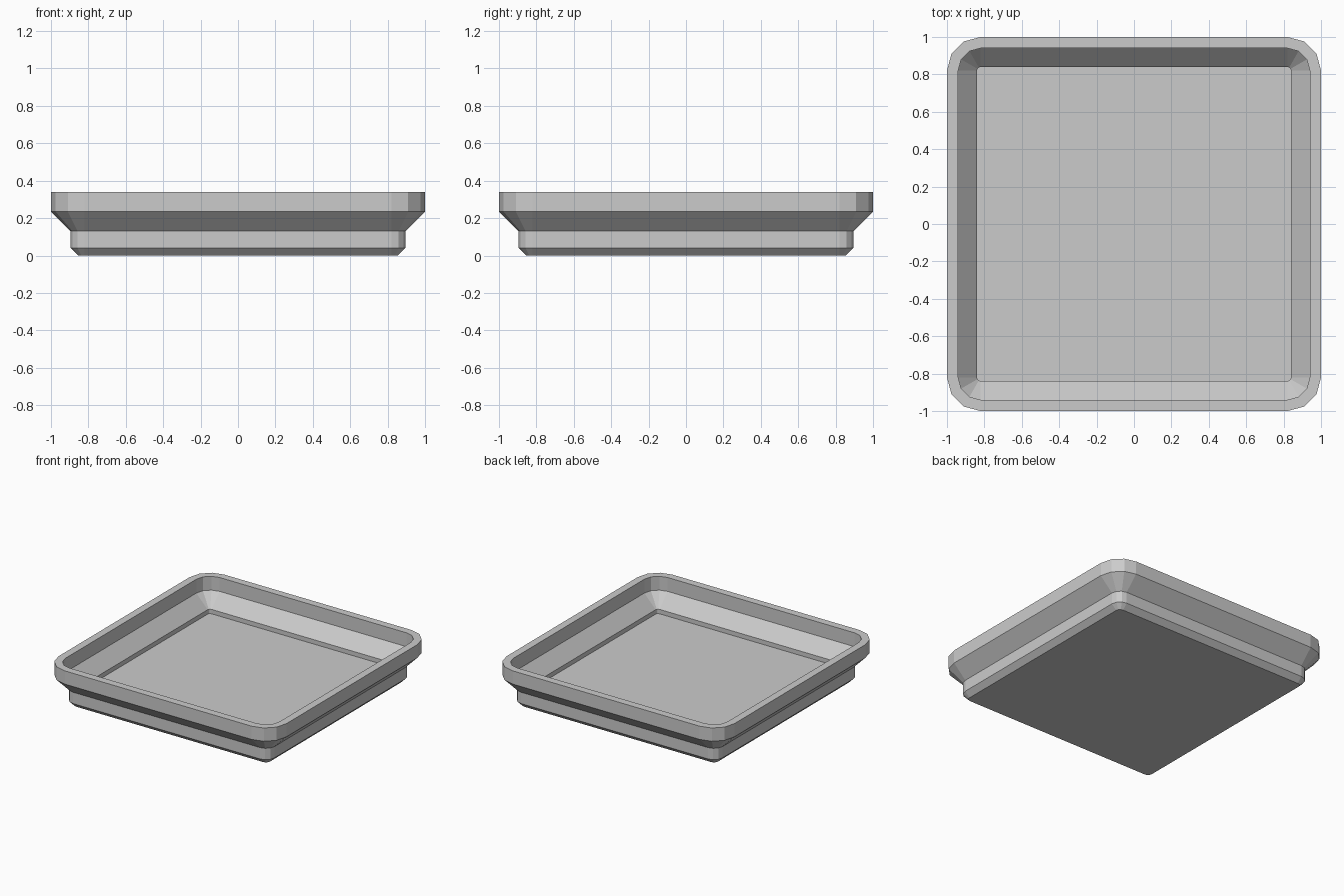
import bpy, bmesh
from math import cos, sin, pi

default = bpy.data.objects.get("Cube")
if default:
    bpy.data.objects.remove(default, do_unlink=True)

# Plain grey material
grey = bpy.data.materials.new("plain_grey")
grey.use_nodes = True
colour = (0.6, 0.6, 0.6, 1)
grey.diffuse_color = colour
grey.node_tree.nodes["Principled BSDF"].inputs["Base Color"].default_value = colour

CENTRE = 0.82   # corner arcs of every ring share this centre
SEGMENTS = 3    # facets per rounded corner


def ring(bm, half, z):
    """Rounded square loop of vertices at height z."""
    radius = half - CENTRE
    verts = []
    for corner in range(4):
        mid = pi / 4 + corner * pi / 2
        cx = CENTRE if cos(mid) > 0 else -CENTRE
        cy = CENTRE if sin(mid) > 0 else -CENTRE
        for i in range(SEGMENTS + 1):
            a = corner * pi / 2 + i * pi / 2 / SEGMENTS
            verts.append(bm.verts.new((cx + radius * cos(a), cy + radius * sin(a), z)))
    return verts


# Tray section (half width, height): outside from the base up, over the rim, down to the floor
section = [
    (0.855, 0.0), (0.895, 0.04), (0.895, 0.13), (1.0, 0.235), (1.0, 0.34),
    (0.94, 0.34), (0.94, 0.23), (0.84, 0.125), (0.84, 0.09),
]

bm = bmesh.new()
rings = [ring(bm, half, z) for half, z in section]
for low, high in zip(rings, rings[1:]):
    for i in range(len(low)):
        j = (i + 1) % len(low)
        bm.faces.new((low[i], low[j], high[j], high[i]))

# Underside and inner floor
bm.faces.new(rings[0][::-1])
bm.faces.new(rings[-1])
bmesh.ops.recalc_face_normals(bm, faces=bm.faces)

mesh = bpy.data.meshes.new("square_tray")
bm.to_mesh(mesh)
bm.free()
mesh.materials.append(grey)
tray = bpy.data.objects.new("square_tray", mesh)
bpy.context.collection.objects.link(tray)
